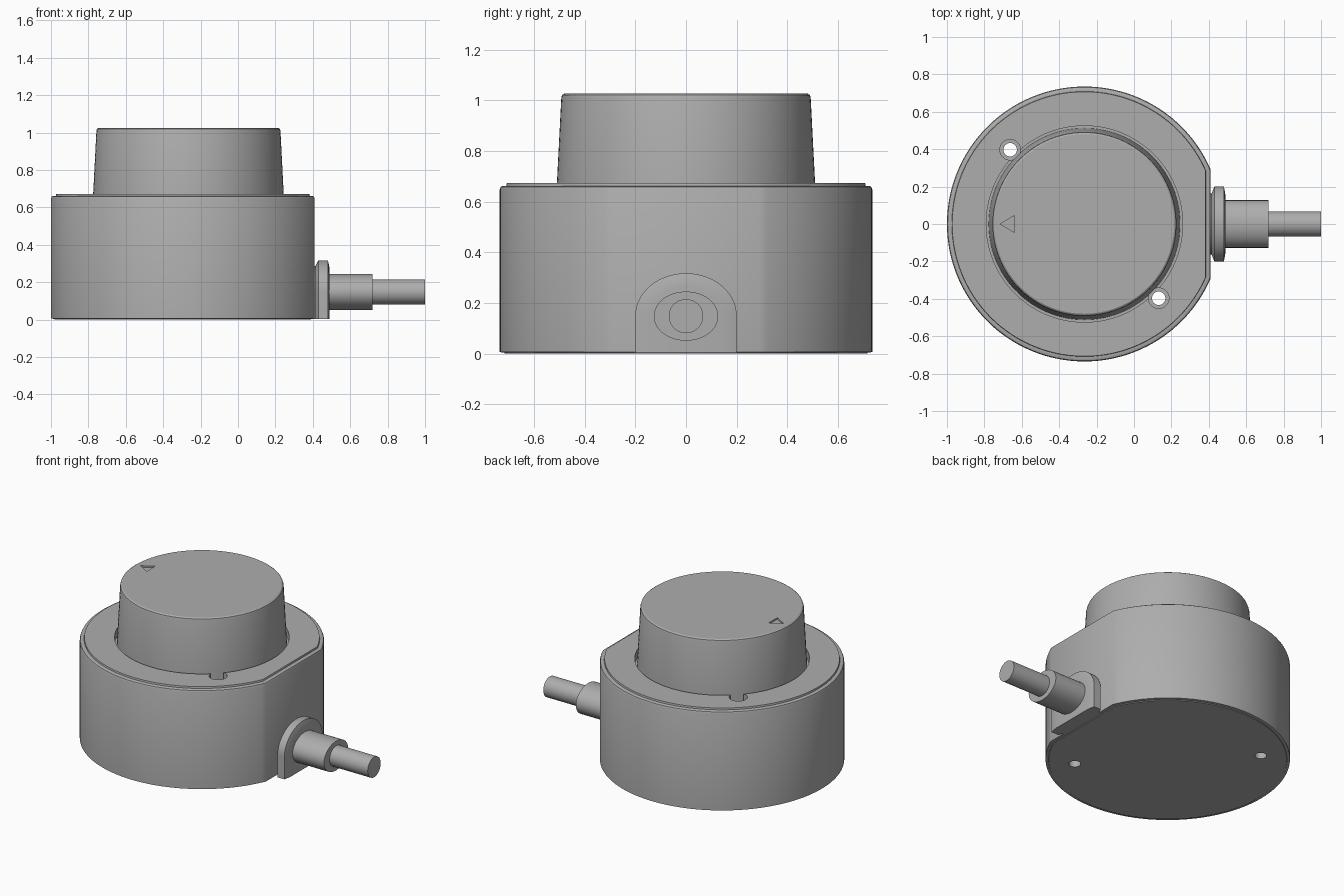
import bpy, bmesh
from math import sin, cos, acos, pi, radians
from mathutils import Vector

if "Cube" in bpy.data.objects:
    bpy.data.objects.remove(bpy.data.objects["Cube"], do_unlink=True)

CX = -0.265      # axis of the round housing
R, FLAT = 0.735, 0.675   # housing radius and distance of its flat side

grey = bpy.data.materials.new("plain_grey")
grey.use_nodes = True
grey.diffuse_color = (0.42, 0.42, 0.42, 1)
grey.node_tree.nodes["Principled BSDF"].inputs["Base Color"].default_value = grey.diffuse_color


def loft(name, rings):
    """Skin equal-length rings of points and cap both ends."""
    bm = bmesh.new()
    loops = [[bm.verts.new(p) for p in ring] for ring in rings]
    for a, b in zip(loops, loops[1:]):
        for i in range(len(a)):
            j = (i + 1) % len(a)
            bm.faces.new((a[i], a[j], b[j], b[i]))
    bm.faces.new(loops[0])
    bm.faces.new(loops[-1])
    bmesh.ops.recalc_face_normals(bm, faces=bm.faces[:])
    mesh = bpy.data.meshes.new(name)
    bm.to_mesh(mesh)
    bm.free()
    mesh.materials.append(grey)
    obj = bpy.data.objects.new(name, mesh)
    bpy.context.collection.objects.link(obj)
    return obj


def turned(name, profile, x=CX, y=0, n=96):
    """Round part about a vertical axis; profile is (radius, z)."""
    return loft(name, [[(x + r * cos(2 * pi * i / n), y + r * sin(2 * pi * i / n), z)
                        for i in range(n)] for r, z in profile])


def rod(name, x0, x1, ry, rz, z=0.148, n=64):
    """Oval rod along x."""
    return loft(name, [[(x, ry * cos(2 * pi * i / n), z + rz * sin(2 * pi * i / n))
                        for i in range(n)] for x in (x0, x1)])


def d_ring(inset, z, n=128):
    """Circle with one side cut flat."""
    r = R - inset
    a = acos((FLAT - inset) / r)
    angles = [a + (2 * pi - 2 * a) * i / n for i in range(n + 1)]
    return [(CX + r * cos(t), r * sin(t), z) for t in angles]


def arch_ring(x, s, n=40):
    """Arched outline with a straight foot."""
    pts = [(x, 0.2 * s * cos(pi * i / n), 0.15 + 0.167 * s * sin(pi * i / n))
           for i in range(n + 1)]
    return [(x, 0.2 * s, 0.004)] + pts + [(x, -0.2 * s, 0.004)]


def cut(target, cutter):
    cutter.hide_render = True
    mod = target.modifiers.new("cut", "BOOLEAN")
    mod.operation, mod.solver, mod.object = "DIFFERENCE", "EXACT", cutter
    bpy.context.view_layer.objects.active = target
    bpy.ops.object.modifier_apply(modifier=mod.name)
    bpy.data.objects.remove(cutter, do_unlink=True)


# Housing with flat side, rounded rim and raised top plate
housing = loft("housing", [d_ring(i, z) for i, z in (
    (0.02, 0), (0.018, 0.004), (0, 0.006), (0, 0.648), (0.004, 0.658),
    (0.012, 0.662), (0.026, 0.662), (0.028, 0.673))])

# Recess around the knob
cut(housing, turned("knob_recess", [(0.525, 0.62), (0.525, 0.8)]))

# Two stepped screw holes, opposite each other
for s in (-1, 1):
    cut(housing, turned("screw_hole", [(0.036, -0.1), (0.036, 0.59), (0.055, 0.59), (0.055, 0.8)],
                        CX + s * 0.397, -s * 0.397, 40))

# Tapered knob with a softened top edge
knob = turned("knob", [(0.512, 0.62), (0.509, 0.68), (0.492, 1.01), (0.489, 1.02), (0.48, 1.026)])

# Sunken pointer triangle on the knob
corners = [(-0.45, 0), (-0.374, -0.045), (-0.374, 0.045)]
cut(knob, loft("pointer_recess", [[(CX + x, y, z) for x, y in corners] for z in (1.016, 1.1)]))

# Cable outlet: arched flange, sleeve and cable
flange = loft("cable_flange", [arch_ring(x, s) for x, s in (
    (0.405, 0.82), (0.415, 0.82), (0.43, 1), (0.48, 1), (0.487, 0.85), (0.49, 0.7))])
sleeve = rod("cable_sleeve", 0.48, 0.72, 0.127, 0.097)
cable = rod("cable", 0.7, 1.0, 0.068, 0.067)

# Smooth shading with sharp edges kept
bpy.ops.object.select_all(action="DESELECT")
for obj in (housing, knob, flange, sleeve, cable):
    obj.select_set(True)
bpy.context.view_layer.objects.active = housing
bpy.ops.object.shade_smooth_by_angle(angle=radians(30))
